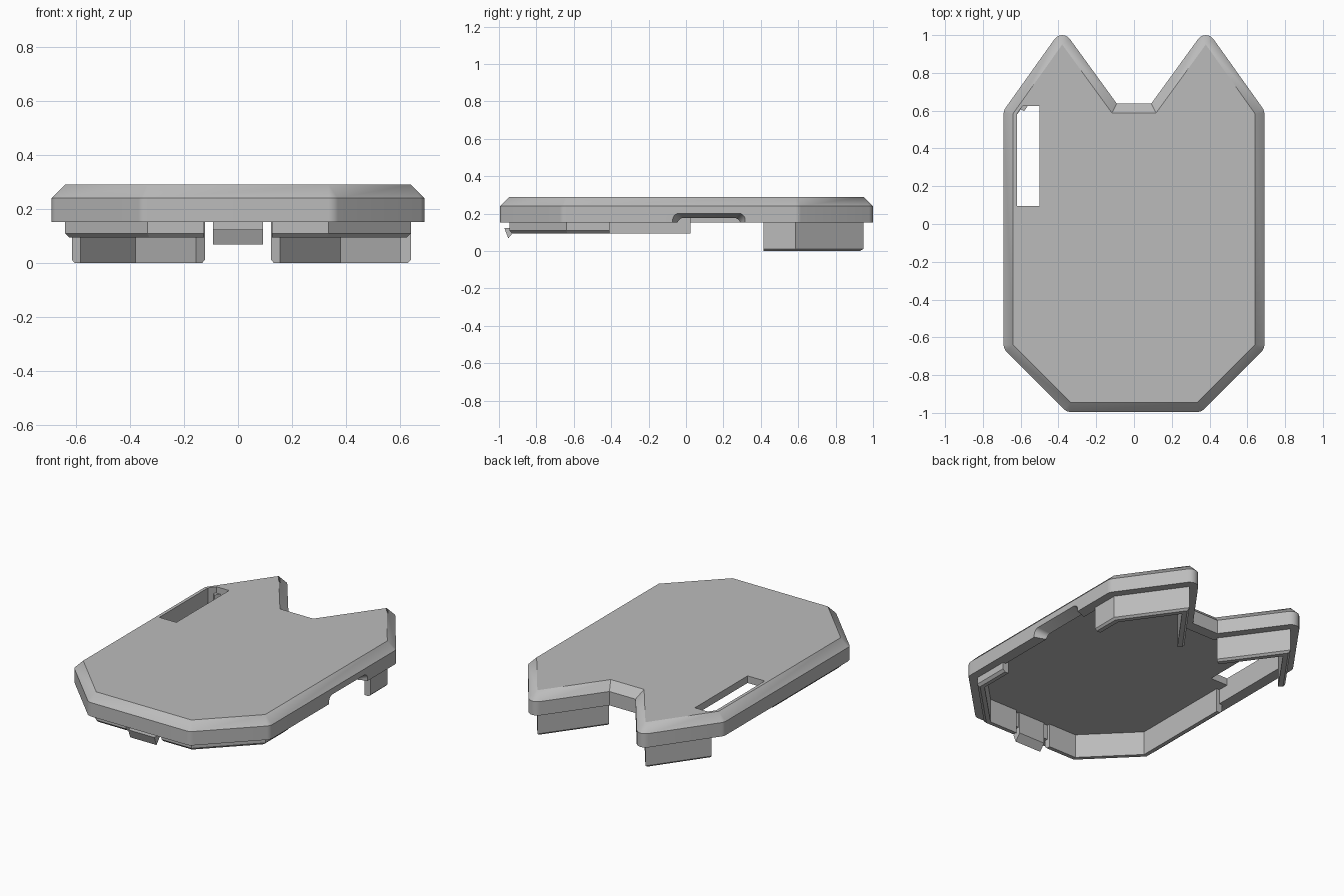
import bpy, bmesh, math
from mathutils import Vector

if "Cube" in bpy.data.objects:
    bpy.data.objects.remove(bpy.data.objects["Cube"])

GREY = (0.5, 0.5, 0.5, 1)
mat = bpy.data.materials.new("plain_grey")
mat.use_nodes = True
mat.diffuse_color = GREY
mat.node_tree.nodes["Principled BSDF"].inputs["Base Color"].default_value = GREY


def make(name, rings, closed=False):
    """Loft equal-length rings; cap the two ends, or join them when closed."""
    bm = bmesh.new()
    loops = [[bm.verts.new(p) for p in ring] for ring in rings]
    pairs = list(zip(loops, loops[1:]))
    if closed:
        pairs.append((loops[-1], loops[0]))
    else:
        bm.faces.new(loops[0])
        bm.faces.new(loops[-1])
    n = len(loops[0])
    for a, b in pairs:
        for i in range(n):
            j = (i + 1) % n
            bm.faces.new((a[i], a[j], b[j], b[i]))
    bmesh.ops.remove_doubles(bm, verts=bm.verts, dist=1e-5)
    bmesh.ops.recalc_face_normals(bm, faces=bm.faces)
    mesh = bpy.data.meshes.new(name)
    bm.to_mesh(mesh)
    bm.free()
    mesh.materials.append(mat)
    ob = bpy.data.objects.new(name, mesh)
    bpy.context.collection.objects.link(ob)
    return ob


def normal(a, b):
    d = (b - a).normalized()
    return Vector((d.y, -d.x))


def miter(n1, n2, d):
    return (n1 + n2) * d / (1 + n1.dot(n2))


def ring(poly, d, z, steps=6):
    """Offset a counter-clockwise outline, rounding outward corners."""
    out = []
    for i, p in enumerate(poly):
        n1 = normal(poly[i - 1], p)
        n2 = normal(p, poly[(i + 1) % len(poly)])
        turn = n1.x * n2.y - n1.y * n2.x
        for k in range(steps + 1):
            if d > 0 and turn > 0:
                a = math.atan2(turn, n1.dot(n2)) * k / steps
                c, s = math.cos(a), math.sin(a)
                q = p + d * Vector((n1.x * c - n1.y * s, n1.x * s + n1.y * c))
            else:
                q = p + miter(n1, n2, d)
            out.append((q.x, q.y, z))
    return out


# Outline of the flat top, mirrored from one half
half = [(0.335, -0.945), (0.64, -0.64), (0.64, 0.585), (0.38, 0.95), (0.117, 0.588)]
outline = [Vector(p) for p in half] + [Vector((-x, y)) for x, y in reversed(half)]

# Hollow cover with a chamfered top
shell = make("cover_shell", [
    ring(outline, -0.02, 0.245), ring(outline, -0.02, 0.152),
    ring(outline, 0.05, 0.152), ring(outline, 0.05, 0.24), ring(outline, 0, 0.29)])


def cut(target, cutter):
    cutter.hide_render = True
    mod = target.modifiers.new("cut", "BOOLEAN")
    mod.operation, mod.solver, mod.object = "DIFFERENCE", "EXACT", cutter
    bpy.context.view_layer.objects.active = target
    bpy.ops.object.modifier_apply(modifier=mod.name)
    bpy.data.objects.remove(cutter)


# Long slot beside the right edge
slot = [(-0.62, 0.095), (-0.5, 0.095), (-0.5, 0.625), (-0.59, 0.625), (-0.62, 0.583)]
cut(shell, make("slot_cutter", [[(x, y, z) for x, y in slot] for z in (0.2, 0.4)]))


# Flared finger notch in the left edge
def notch_ring(x, inset):
    y0, y1, top, r = -0.075 + inset, 0.32 - inset, 0.205 - inset, 0.035
    pts = [(x, y0, 0.1), (x, y1, 0.1)]
    for cy, start in ((y1 - r, 0), (y0 + r, 90)):
        for k in range(6):
            a = math.radians(start + 18 * k)
            pts.append((x, cy + r * math.cos(a), top - r + r * math.sin(a)))
    return pts


cut(shell, make("notch_cutter", [notch_ring(0.7, 0), notch_ring(0.6, 0.035)]))


# Lips that hang under the cover, following its outline
def lip(name, path, bottom, chamfer, thick=0.04):
    pts = [Vector(p) for p in path]
    rings = []
    for i, p in enumerate(pts):
        n1 = normal(pts[max(i - 1, 0)], pts[max(i, 1)])
        n2 = normal(pts[min(i, len(pts) - 2)], pts[min(i + 1, len(pts) - 1)])
        section = [(0, 0.25), (0, bottom + chamfer), (-chamfer, bottom),
                   (-thick, bottom), (-thick, 0.25)]
        rings.append([(*(p + miter(n1, n2, d)), z) for d, z in section])
    return make(name, rings)


def mirrored(path):
    return [(-x, y) for x, y in reversed(path)]


tip, inner = half[3], (0.123, 0.597)
parts = [
    shell,
    lip("front_lip_left", [(0.125, -0.945), *half[:2], (0.64, -0.41)], 0.095, 0.015),
    lip("front_lip_right", mirrored([(0.125, -0.945), *half[:2], (0.64, 0.025)]), 0.095, 0.015),
    lip("back_leg_left", [(0.64, 0.415), half[2], tip, inner], 0, 0.012),
    lip("back_leg_right", mirrored([(0.615, 0.62), tip, inner]), 0, 0.012),
]

# Snap hook at the front
hook = [(-0.945, 0.25), (-0.945, 0.124), (-0.972, 0.124), (-0.95, 0.068),
        (-0.915, 0.11), (-0.915, 0.25)]
parts.append(make("front_hook", [[(x, y, z) for y, z in hook] for x in (-0.092, 0.092)]))

# Smooth the rounded corners and keep the edges sharp
bpy.ops.object.select_all(action="DESELECT")
for ob in parts:
    ob.select_set(True)
bpy.context.view_layer.objects.active = shell
bpy.ops.object.shade_smooth_by_angle(angle=math.radians(25))
